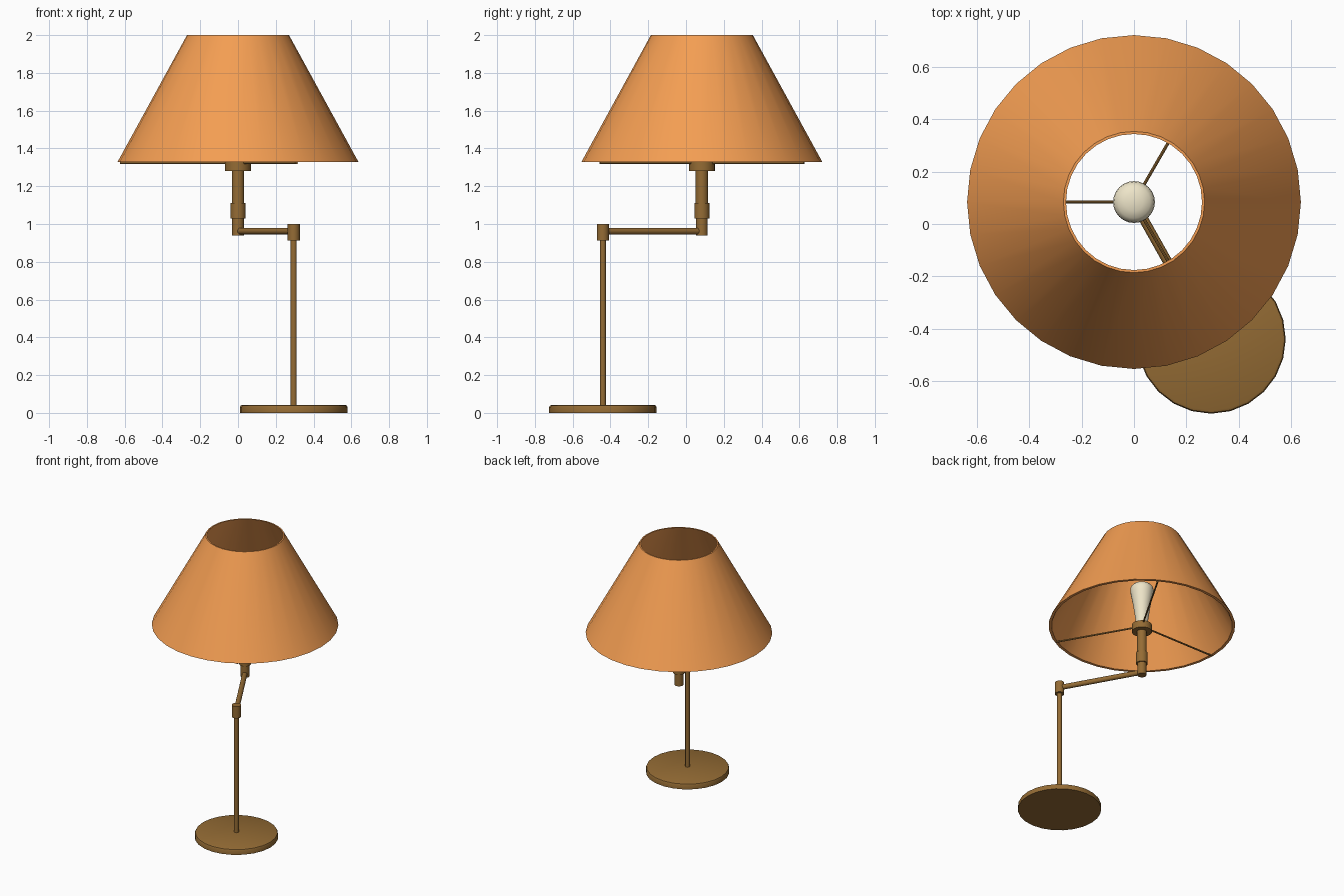
import bpy, bmesh, math
from mathutils import Vector

if "Cube" in bpy.data.objects:
    bpy.data.objects.remove(bpy.data.objects["Cube"])


def material(name, rgb):
    m = bpy.data.materials.new(name)
    m.diffuse_color = (*rgb, 1)
    m.use_nodes = True
    m.node_tree.nodes["Principled BSDF"].inputs["Base Color"].default_value = m.diffuse_color
    return m


BRASS = material("brass", (0.30, 0.15, 0.035))
FABRIC = material("shade_fabric", (0.90, 0.34, 0.085))
GLASS = material("bulb_glass", (0.85, 0.78, 0.58))

BASE = (0.295, -0.44)   # axis of base and post
HEAD = (0.0, 0.084)     # axis of stem, bulb and shade


def lathe(name, profile, centre, mat, sides=24, closed=False):
    """Revolve (radius, z) points around a vertical axis."""
    bm = bmesh.new()
    rings = []
    for r, z in profile:
        n = 1 if r == 0 else sides
        rings.append([bm.verts.new((r * math.cos(math.tau * i / sides),
                                    r * math.sin(math.tau * i / sides), z)) for i in range(n)])
    pairs = list(zip(rings, rings[1:]))
    if closed:
        pairs.append((rings[-1], rings[0]))
    for a, b in pairs:
        for i in range(sides):
            j = (i + 1) % sides
            quad = [a[i % len(a)], a[j % len(a)], b[j % len(b)], b[i % len(b)]]
            bm.faces.new(list(dict.fromkeys(quad)))
    bmesh.ops.recalc_face_normals(bm, faces=bm.faces)
    return finish(name, bm, mat, (*centre, 0))


def finish(name, bm, mat, location=(0, 0, 0)):
    me = bpy.data.meshes.new(name)
    bm.to_mesh(me)
    bm.free()
    me.materials.append(mat)
    ob = bpy.data.objects.new(name, me)
    ob.location = location
    bpy.context.collection.objects.link(ob)
    bpy.ops.object.select_all(action='DESELECT')
    ob.select_set(True)
    bpy.context.view_layer.objects.active = ob
    bpy.ops.object.shade_smooth_by_angle(angle=math.radians(35))
    return ob


def rod(name, start, end, radius, mat, sides=12):
    """Straight capped rod between two points."""
    a, b = Vector(start), Vector(end)
    bm = bmesh.new()
    bmesh.ops.create_cone(bm, cap_ends=True, segments=sides, radius1=radius,
                          radius2=radius, depth=(b - a).length)
    turn = (b - a).to_track_quat('Z', 'Y').to_matrix()
    bmesh.ops.rotate(bm, verts=bm.verts, cent=(0, 0, 0), matrix=turn)
    return finish(name, bm, mat, (a + b) / 2)


# Base disc with a softened top edge
lathe("base", [(0, 0), (0.285, 0), (0.285, 0.03), (0.281, 0.038), (0.272, 0.042), (0, 0.042)],
      BASE, BRASS, 24)

# Upright post, pivot collar and swing arm
rod("post", (*BASE, 0.035), (*BASE, 0.92), 0.016, BRASS)
lathe("pivot_collar", [(0, 0.912), (0.032, 0.912), (0.032, 1.0), (0, 1.0)], BASE, BRASS)
rod("swing_arm", (*BASE, 0.962), (*HEAD, 0.962), 0.018, BRASS)

# Stepped stem and bulb socket
lathe("stem", [(0, 0.938), (0.031, 0.938), (0.031, 1.028), (0.04, 1.028), (0.04, 1.112),
               (0.033, 1.112), (0.033, 1.28), (0.069, 1.28), (0.069, 1.332), (0, 1.332)],
      HEAD, BRASS)

# Reflector bulb
lathe("bulb", [(0, 1.325), (0.04, 1.325), (0.044, 1.38), (0.06, 1.49), (0.076, 1.575),
               (0.080, 1.605), (0.077, 1.625), (0.062, 1.642), (0.035, 1.652), (0, 1.656)],
      HEAD, GLASS)

# Three spokes carrying the shade
for k in range(3):
    ang = math.radians(60 + 120 * k)
    dx, dy = math.cos(ang), math.sin(ang)
    rod(f"shade_spoke_{k + 1}", (HEAD[0] + 0.05 * dx, HEAD[1] + 0.05 * dy, 1.323),
        (HEAD[0] + 0.624 * dx, HEAD[1] + 0.624 * dy, 1.323), 0.006, BRASS, 8)

# Open conical shade with wall thickness
lathe("lampshade", [(0.638, 1.328), (0.27, 2.0), (0.26, 2.0), (0.618, 1.328)],
      HEAD, FABRIC, 32, closed=True)
